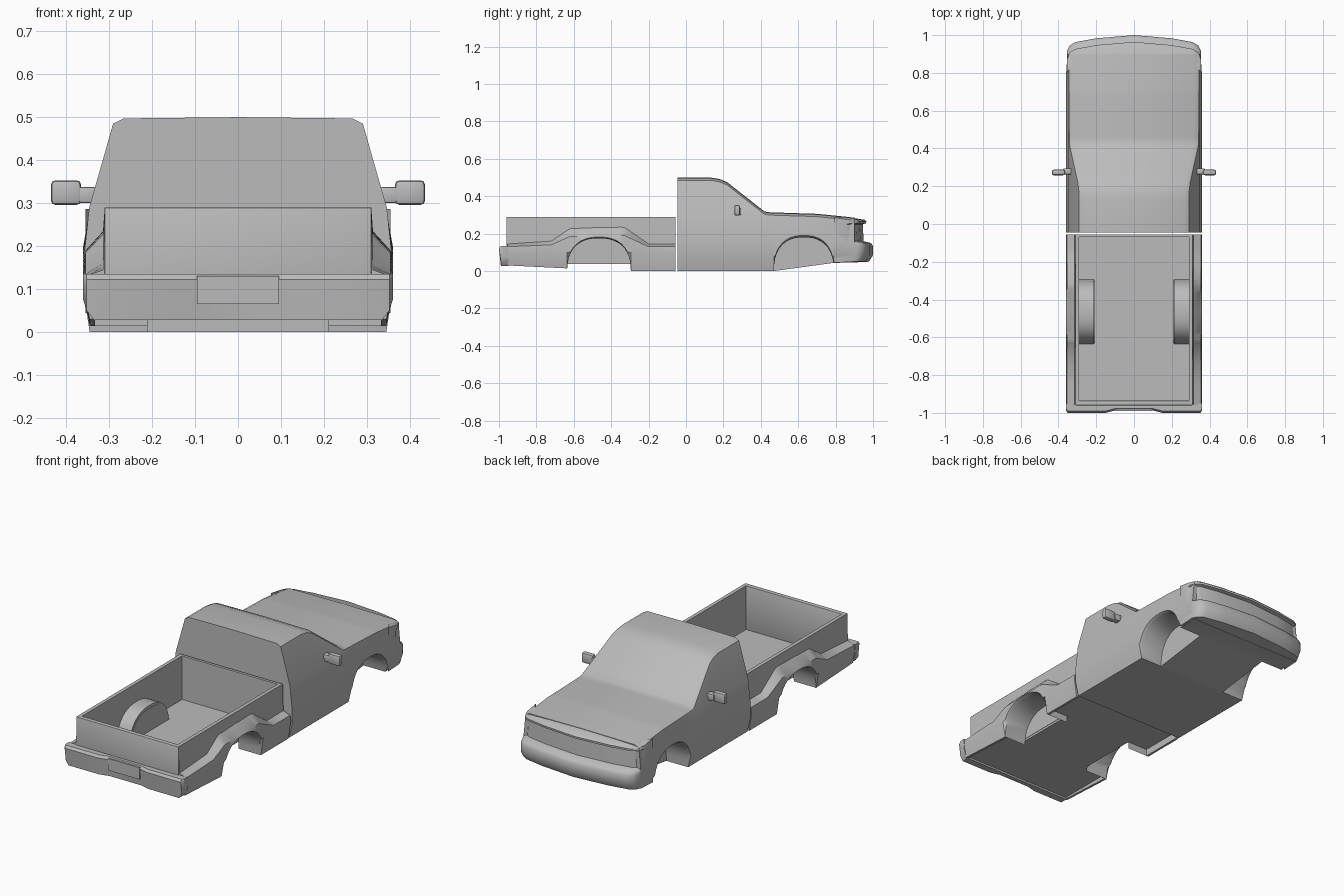
import bpy, bmesh, math
from mathutils import Vector

cube = bpy.data.objects.get("Cube")
if cube:
    bpy.data.objects.remove(cube)

paint = bpy.data.materials.new("grey_paint")
paint.use_nodes = True
GREY = (0.5, 0.5, 0.5, 1)
paint.diffuse_color = GREY
paint.node_tree.nodes["Principled BSDF"].inputs["Base Color"].default_value = GREY


def finish(name, bm, angle=35):
    bmesh.ops.remove_doubles(bm, verts=bm.verts, dist=0.0003)
    bmesh.ops.recalc_face_normals(bm, faces=bm.faces)
    mesh = bpy.data.meshes.new(name)
    bm.to_mesh(mesh)
    bm.free()
    mesh.materials.append(paint)
    ob = bpy.data.objects.new(name, mesh)
    bpy.context.collection.objects.link(ob)
    bpy.ops.object.select_all(action='DESELECT')
    ob.select_set(True)
    bpy.context.view_layer.objects.active = ob
    bpy.ops.object.shade_smooth_by_angle(angle=math.radians(angle))
    return ob


def loft(name, rings, angle=35):
    """Skin a list of closed rings and cap both ends."""
    bm = bmesh.new()
    rows = [[bm.verts.new(p) for p in ring] for ring in rings]
    n = len(rows[0])
    for a, b in zip(rows, rows[1:]):
        for i in range(n):
            j = (i + 1) % n
            bm.faces.new((a[i], a[j], b[j], b[i]))
    bm.faces.new(rows[0])
    bm.faces.new(rows[-1])
    return finish(name, bm, angle)


def box(name, lo, hi, bevel=0.0):
    bm = bmesh.new()
    bmesh.ops.create_cube(bm, size=1)
    lo, hi = Vector(lo), Vector(hi)
    for v in bm.verts:
        v.co = (lo + hi) / 2 + v.co * (hi - lo)
    if bevel:
        bmesh.ops.bevel(bm, geom=bm.edges[:], offset=bevel, segments=2,
                        profile=0.5, affect='EDGES')
    return finish(name, bm)


def interp(table, y):
    for (y0, z0), (y1, z1) in zip(table, table[1:]):
        if y <= y1:
            return z0 + (z1 - z0) * max(0, y - y0) / (y1 - y0)
    return table[-1][1]


def arch(y, start, end, top):
    """Height of a wheel opening above the ground."""
    t = abs((2 * y - start - end) / (end - start))
    return top * (1 - t ** 2.4) ** (1 / 2.4) if t < 1 else 0


def arch_stations(start, end, count=20):
    mid, half = (start + end) / 2, (end - start) / 2
    return [mid - half * math.cos(math.pi * i / count) for i in range(count + 1)]


def mirrored(half, y):
    full = half + [(-x, z) for x, z in reversed(half[1:-1])]
    return [(x, y, z) for x, z in full]


# Cab, hood and front fenders with wheel wells
TOP = [(-.045, .5), (.13, .5), (.18, .492), (.22, .475), (.42, .318),
       (.45, .314), (.7, .306), (.86, .29), (.9, .285)]
SILL = [(-.045, 0), (.47, 0), (.8, .045), (.9, .045)]
FRONT = (.47, .79)


def cab_section(y):
    t, b = interp(TOP, y), interp(SILL, y)
    u = max(b, arch(y, *FRONT, .18))
    edge = .345 - max(0, t - .305) * .28
    w = .36 if y < .8 else .355
    belt = min(.29, t - .03)
    half = [(0, b), (.21, b), (.21, u), (.342, u), (w, max(.08, u + .01)),
            (w, max(.16, u + .02)), (.346, belt), (edge, t - .015),
            (edge - .025, t - .003), (0, t)]
    return mirrored(half, y)


cab_y = sorted([y for y, _ in TOP] + arch_stations(*FRONT) + [.3, .36])
loft("cab_and_hood", [cab_section(y) for y in cab_y], 32)


# Nose: hood lip, recessed grille and wrapped bumper, bowed across the width
BOW = [(0, 1), (.2, .983), (.31, .963), (.34, .945), (.355, .915)]
NOSE = [(-.12, .286), (-.045, .274), (-.036, .266), (-.037, .255), (-.055, .25),
        (-.05, .16), (-.012, .15), (0, .135), (0, .085), (-.022, .05), (-.12, .045)]
nose_x = [s * x for s in (-1, 1) for x, _ in BOW if s > 0 or x > 0]
loft("nose_and_bumper", [[(x, interp(BOW, abs(x)) + dy, z) for dy, z in NOSE]
                         for x in sorted(nose_x)], 40)

# Bed tub, flared sides and rear wheel wells
REAR = (-.635, -.295)
SHOULDER = [(-.955, .13), (-.72, .14), (-.62, .185), (-.33, .19), (-.2, .13), (-.055, .13)]
BED_SILL = [(-.955, .03), (-.35, 0), (-.055, 0)]
FLOOR = .05


def bed_section(y, in_well):
    a = arch(y, *REAR, .175)
    u = max(interp(BED_SILL, y), a)
    s = interp(SHOULDER, y)
    s = max(s, u + .014)
    hump = max(FLOOR, a + .015) if in_well else FLOOR
    v = .21 if in_well else .332
    k = FLOOR - .012
    half = [(0, FLOOR), (.212, FLOOR), (.212, hump), (.29, hump), (.29, .29),
            (.31, .29), (.314, s + .015 + (s - .13) * .5), (.355, s),
            (.36, max(.1, u + .007)), (.345, u), (v, u), (v, k), (0, k)]
    return mirrored(half, y)


stations = [(y, False) for y in (-.955, -.85, -.72, REAR[0])]
stations += [(y, True) for y in arch_stations(*REAR)]
stations += [(y, False) for y in (REAR[1], -.25, -.2, -.12, -.055)]
loft("bed_tub", [bed_section(*s) for s in stations])

# Bed end walls
box("tailgate", (-.31, -.96, .04), (.31, -.935, .29), .003)
box("bed_front_wall", (-.31, -.07, .04), (.31, -.055, .289))

# Rear bumper with a plate recess
bumper = []
for x, dy, low in ((.36, .012, .075), (.352, 0, .05), (.335, 0, .028),
                   (.15, 0, .028), (.095, .014, .028)):
    bumper.append((x, [(-.95, .135), (-.99 + dy, .135), (-1 + dy, .122),
                       (-.99 + dy, low), (-.95, low)]))
rings = [[(-x, y, z) for y, z in p] for x, p in bumper]
rings += [[(x, y, z) for y, z in p] for x, p in reversed(bumper)]
loft("rear_bumper", rings)
box("plate_panel", (-.095, -.99, .065), (.095, -.978, .13))

# Door mirrors
for side, s in (("left", 1), ("right", -1)):
    xs = sorted((s * .365, s * .435))
    box(side + "_mirror", (xs[0], .258, .296), (xs[1], .288, .353), .01)
    xs = sorted((s * .33, s * .375))
    box(side + "_mirror_stem", (xs[0], .262, .3), (xs[1], .295, .338), .006)
